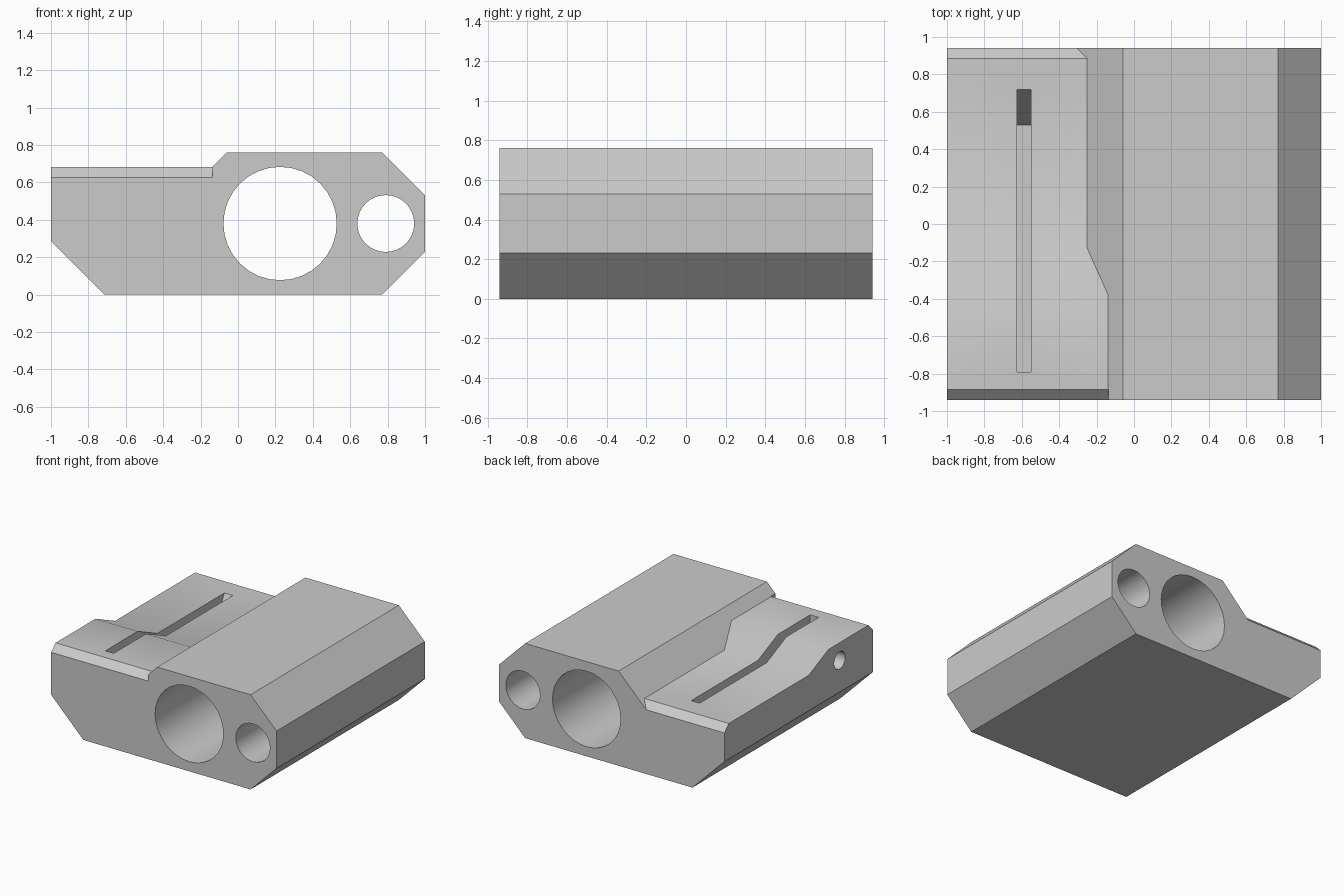
import bpy
import bmesh
import math
from mathutils import Matrix, Vector

cube = bpy.data.objects.get("Cube")
if cube:
    bpy.data.objects.remove(cube, do_unlink=True)

HALF_Y = 0.94

grey = bpy.data.materials.new("light_grey")
grey.use_nodes = True
grey.diffuse_color = (0.6, 0.6, 0.6, 1)
grey.node_tree.nodes["Principled BSDF"].inputs["Base Color"].default_value = (0.6, 0.6, 0.6, 1)


def finish(name, bm):
    bmesh.ops.recalc_face_normals(bm, faces=bm.faces)
    mesh = bpy.data.meshes.new(name)
    bm.to_mesh(mesh)
    bm.free()
    mesh.materials.append(grey)
    obj = bpy.data.objects.new(name, mesh)
    bpy.context.collection.objects.link(obj)
    return obj


def prism(name, profile, axis, start, end):
    """Extrude a profile along y (points are x, z) or along x (points are y, z)."""
    bm = bmesh.new()
    place = (lambda a, b: (a, start, b)) if axis == "y" else (lambda a, b: (start, a, b))
    face = bm.faces.new([bm.verts.new(place(a, b)) for a, b in profile])
    new = bmesh.ops.extrude_face_region(bm, geom=[face])["geom"]
    step = Vector((0, end - start, 0)) if axis == "y" else Vector((end - start, 0, 0))
    bmesh.ops.translate(bm, vec=step, verts=[v for v in new if isinstance(v, bmesh.types.BMVert)])
    return finish(name, bm)


def rod(name, centre, radius, length, axis, sides=32):
    bm = bmesh.new()
    turn = Matrix.Rotation(math.pi / 2, 4, "X" if axis == "y" else "Y")
    bmesh.ops.create_cone(bm, cap_ends=True, segments=sides, radius1=radius, radius2=radius,
                          depth=length, matrix=Matrix.Translation(centre) @ turn)
    return finish(name, bm)


def combine(target, tool, operation="DIFFERENCE"):
    mod = target.modifiers.new("cut", "BOOLEAN")
    mod.operation = operation
    mod.solver = "EXACT"
    mod.object = tool
    tool.hide_render = True
    with bpy.context.temp_override(object=target, active_object=target):
        bpy.ops.object.modifier_apply(modifier=mod.name)
    bpy.data.objects.remove(tool, do_unlink=True)


# Main block with chamfered corners
body = prism("body", [(-1, 0.285), (-0.715, 0), (0.77, 0), (1, 0.23), (1, 0.53),
                      (0.77, 0.76), (-1, 0.76)], "y", -HALF_Y, HALF_Y)

# Stepped deck: raised front, ramp, low rear and rear chamfer, bounded by a sloped wall
deck = prism("deck_cutter", [(-1.2, 0.682), (-0.38, 0.682), (-0.13, 0.57), (0.885, 0.57),
                             (1.085, 0.37), (1.2, 1.0), (-1.2, 1.0)], "x", -1.2, 0.5)
slope = prism("slope_cutter", [(0.14, 0.96), (-0.66, 0.16), (-1.1, 0.16), (-1.1, 0.96)],
              "y", -1.1, 1.1)
combine(deck, slope, "INTERSECT")
combine(body, deck)

# Chamfer on the front edge of the deck
combine(body, prism("front_chamfer", [(-1.04, 0.527), (-0.865, 0.702), (-1.04, 0.702)],
                    "x", -1.2, -0.135))

# Narrow slot with a sloping rear end
combine(body, prism("slot", [(-0.79, 0.2), (0.53, 0.2), (0.72, 0.57), (0.72, 0.9), (-0.79, 0.9)],
                    "x", -0.625, -0.55))

# Two long bores and the cross pin hole
combine(body, rod("large_bore", (0.225, 0, 0.38), 0.303, 3, "y"))
combine(body, rod("small_bore", (0.79, 0, 0.38), 0.152, 3, "y"))
combine(body, rod("pin_hole", (-0.8, -0.52, 0.54), 0.07, 0.8, "x", 24))

bpy.ops.object.select_all(action="DESELECT")
body.select_set(True)
bpy.context.view_layer.objects.active = body
bpy.ops.object.shade_smooth_by_angle(angle=math.radians(30))
